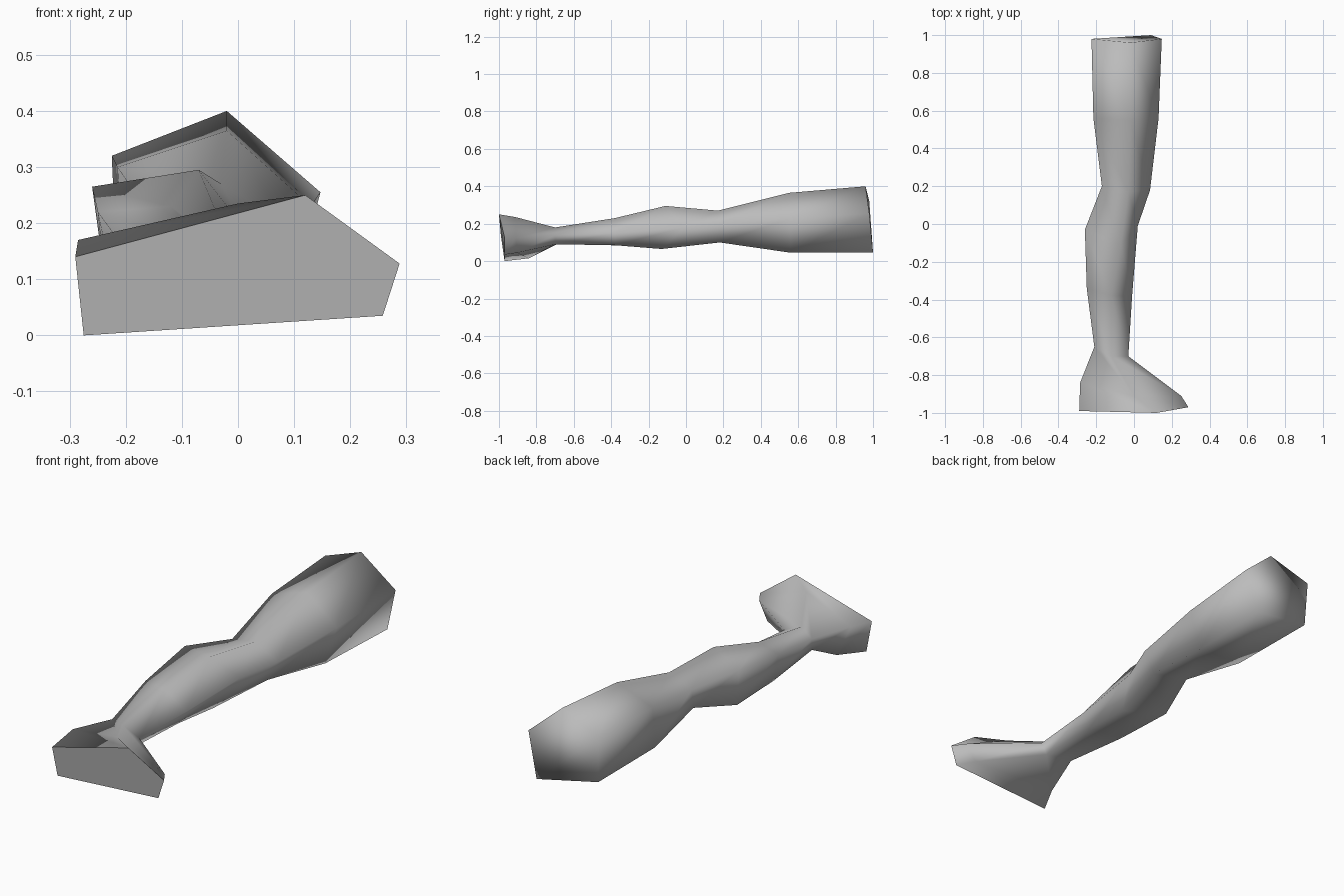
import bpy
import bmesh

cube = bpy.data.objects.get("Cube")
if cube:
    bpy.data.objects.remove(cube, do_unlink=True)


def make_material(name, colour):
    mat = bpy.data.materials.new(name)
    mat.use_nodes = True
    mat.diffuse_color = colour
    bsdf = next(n for n in mat.node_tree.nodes if n.type == "BSDF_PRINCIPLED")
    bsdf.inputs["Base Color"].default_value = colour
    bsdf.inputs["Roughness"].default_value = 0.8
    return mat


# Five long ridges, each running from the sole through the foot, ankle,
# lower calf, upper calf, knee and mid thigh to the hip end
toe_side = [(.288, -.97, .128), (.25, -.91, .125), (-.03, -.7, .14), (-.01, -.38, .15),
            (.02, -.01, .18), (.085, .18, .2), (.13, .56, .23), (.147, .98, .255)]
shin_top = [(.12, -1, .25), (0, -.91, .235), (-.12, -.7, .18), (-.12, -.38, .23),
            (-.07, -.11, .295), (-.03, .17, .27), (-.02, .55, .365), (-.02, .96, .4)]
heel_top = [(-.29, -.99, .14), (-.285, -.84, .17), (-.21, -.65, .165), (-.25, -.34, .22),
            (-.26, -.03, .265), (-.17, .2, .235), (-.215, .56, .3), (-.225, .98, .32)]
heel_low = [(-.275, -.97, 0), (-.21, -.84, .015), (-.19, -.68, .095), (-.22, -.35, .083),
            (-.235, -.05, .085), (-.165, .18, .14), (-.2, .52, .09), (-.215, .97, .1)]
toe_low = [(.258, -.97, .035), (.2, -.9, .045), (-.06, -.7, .09), (-.05, -.38, .085),
           (-.04, -.13, .065), (.03, .18, .1), (.07, .56, .045), (.09, 1, .045)]
ridges = [toe_side, shin_top, heel_top, heel_low, toe_low]

# Skin the ridges into a five-sided tube
bm = bmesh.new()
lines = [[bm.verts.new(p) for p in ridge] for ridge in ridges]
for i, line in enumerate(lines):
    following = lines[(i + 1) % len(lines)]
    for j in range(len(line) - 1):
        bm.faces.new((line[j], following[j], following[j + 1], line[j + 1]))
sole = bm.faces.new([line[0] for line in lines])
bm.faces.new([line[-1] for line in lines])
bmesh.ops.recalc_face_normals(bm, faces=bm.faces[:])

# Rounded shading everywhere except the crisp sole
for face in bm.faces:
    face.smooth = True
sole.smooth = False
for edge in sole.edges:
    edge.smooth = False

mesh = bpy.data.meshes.new("leg")
bm.to_mesh(mesh)
bm.free()
mesh.materials.append(make_material("plain grey", (.5, .5, .5, 1)))
leg = bpy.data.objects.new("leg", mesh)
bpy.context.collection.objects.link(leg)
